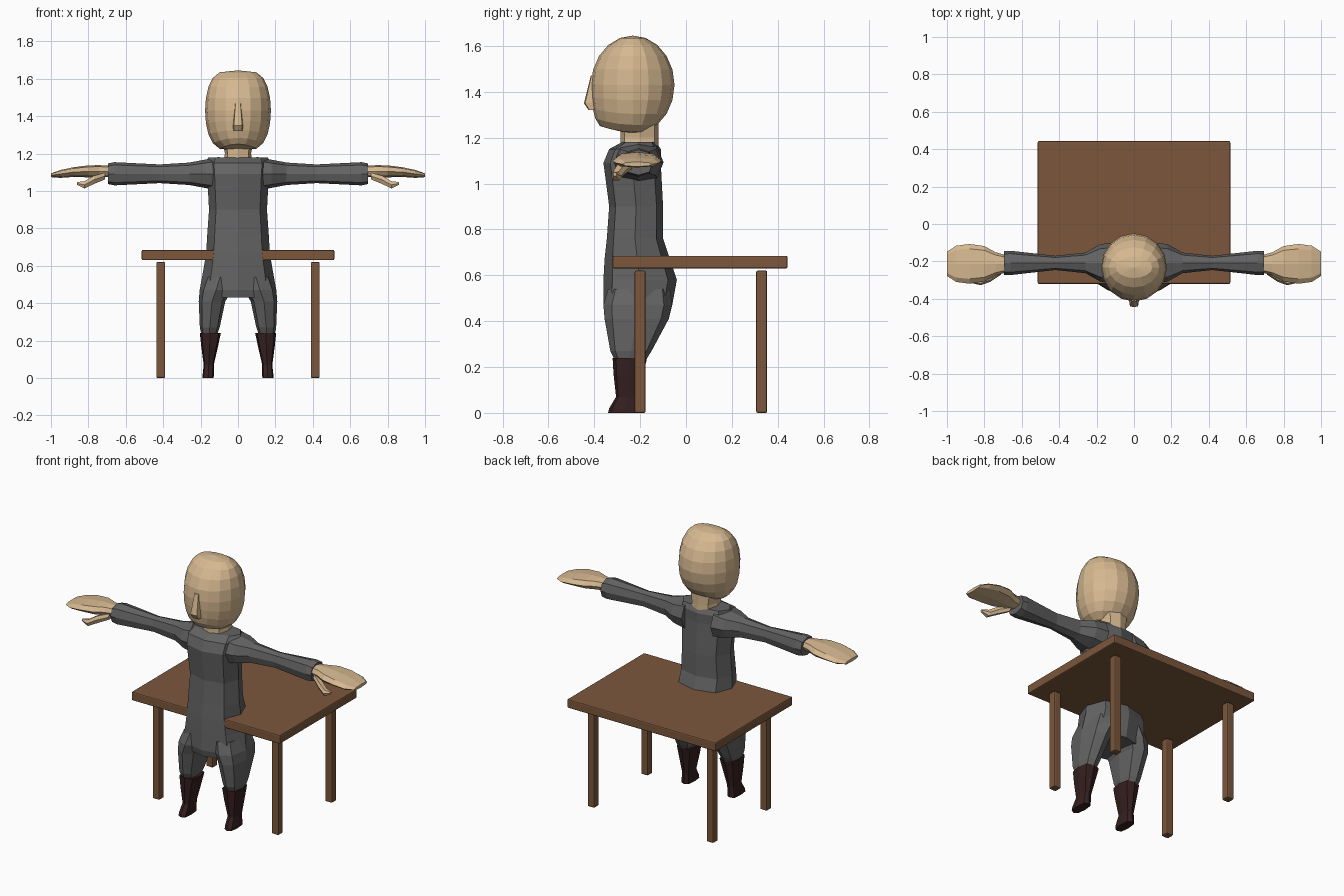
import bpy, bmesh
from math import cos, sin, pi, sqrt, copysign
from mathutils import Vector

old = bpy.data.objects.get("Cube")
if old:
    bpy.data.objects.remove(old, do_unlink=True)


def material(name, *rgb):
    mat = bpy.data.materials.new(name)
    mat.use_nodes = True
    mat.diffuse_color = (*rgb, 1)
    mat.node_tree.nodes["Principled BSDF"].inputs["Base Color"].default_value = (*rgb, 1)
    return mat


skin = material("skin", .67, .48, .28)
cloth = material("grey cloth", .125, .125, .125)
leather = material("dark boot leather", .036, .014, .014)
wood = material("brown wood", .2, .095, .045)


def finish(name, bm, mat):
    bmesh.ops.recalc_face_normals(bm, faces=bm.faces)
    mesh = bpy.data.meshes.new(name)
    bm.to_mesh(mesh)
    bm.free()
    mesh.materials.append(mat)
    part = bpy.data.objects.new(name, mesh)
    bpy.context.collection.objects.link(part)


def soften(value, exponent):
    return copysign(abs(value) ** exponent, value)


def loft(name, mat, rings, along_x=False, side=1, sides=8, boxy=.8):
    """Skin rings of (position, low u, high u, low v, high v); side mirrors x."""
    bm = bmesh.new()
    loops = []
    for position, u_low, u_high, v_low, v_high in rings:
        loop = []
        for k in range(sides):
            angle = 2 * pi * k / sides
            u = (u_low + u_high + (u_high - u_low) * soften(cos(angle), boxy)) / 2
            v = (v_low + v_high + (v_high - v_low) * soften(sin(angle), boxy)) / 2
            x, y, z = (position, u, v) if along_x else (u, v, position)
            loop.append(bm.verts.new((x * side, y, z)))
        loops.append(loop)
    for lower, upper in zip(loops, loops[1:]):
        for k in range(sides):
            bm.faces.new((lower[k - 1], lower[k], upper[k], upper[k - 1]))
    bm.faces.new(loops[0])
    bm.faces.new(loops[-1])
    finish(name, bm, mat)


def box(name, mat, low, high):
    bm = bmesh.new()
    bmesh.ops.create_cube(bm, size=1)
    low, high = Vector(low), Vector(high)
    for vert in bm.verts:
        vert.co = (low + high) / 2 + vert.co * (high - low)
    bmesh.ops.bevel(bm, geom=bm.edges[:], offset=.007, segments=2,
                    profile=.5, affect="EDGES")
    finish(name, bm, mat)


# Table: top and four posts
box("table_top", wood, (-.515, -.32, .63), (.515, .443, .685))
half = .024
for side, side_name in ((1, "left"), (-1, "right")):
    x = side * .413
    for y, end_name in ((-.2, "front"), (.33, "back")):
        box(f"table_leg_{end_name}_{side_name}", wood,
            (x - half, y - half, 0), (x + half, y + half, .62))

# Torso: height, half width, front, back
torso = ((.43, .19, -.35, -.07), (.47, .205, -.36, -.06), (.58, .185, -.36, -.04),
         (.67, .17, -.355, -.07), (.76, .165, -.345, -.1), (.9, .155, -.335, -.1),
         (1.09, .165, -.36, -.11), (1.15, .17, -.335, -.11), (1.18, .16, -.28, -.13))
loft("torso", cloth, [(z, -w, w, front, back) for z, w, front, back in torso])

# Neck
loft("neck", skin, [(z, -w, w, -.285, -.12)
                    for z, w in ((1.15, .078), (1.2, .07), (1.28, .085))], boxy=.7)

# Head: a sphere widened at crown and jaw, with the chin pushed forward
bm = bmesh.new()
bmesh.ops.create_uvsphere(bm, u_segments=16, v_segments=10, radius=1)
for vert in bm.verts:
    x, y, z = vert.co
    spread = max(sqrt(x * x + y * y), .1)
    x /= sqrt(spread)
    if z < 0 and y < 0:
        y /= spread ** .8
        z -= z * y * y * .2
    vert.co = (x * .176, y * .182 - .232, z * .215 + 1.43)
finish("head", bm, skin)

# Nose
loft("nose", skin, [(z, -w, w, tip, -.38) for z, w, tip in
                    ((1.32, .025, -.425), (1.35, .026, -.445), (1.47, .016, -.415))],
     boxy=.5)

for side, side_name in ((1, "left"), (-1, "right")):
    y, z = -.208, 1.092

    # Sleeve: distance out, half depth, half height
    sleeve = ((.1, .11, .09), (.18, .1, .075), (.26, .055, .06),
              (.42, .038, .05), (.66, .065, .062), (.695, .064, .055))
    loft(f"arm_{side_name}", cloth, [(x, y - d, y + d, z - h, z + h)
                                     for x, d, h in sleeve], True, side)

    # Hand: flat mitten
    y, z = -.213, 1.105
    palm = ((.68, .045, .03), (.74, .062, .033), (.8, .095, .032),
            (.88, .106, .026), (.95, .097, .021), (1, .065, .01))
    loft(f"hand_{side_name}", skin,
         [(x, y - d, y + d, z - h - droop, z + h - droop)
          for x, d, h in palm for droop in [max(x - .85, 0) * .14]], True, side)

    # Thumb hanging under the front edge
    thumb = ((.71, -.25, 1.08, .02), (.77, -.285, 1.06, .025),
             (.82, -.305, 1.033, .022), (.86, -.31, 1.04, .008))
    loft(f"thumb_{side_name}", skin, [(x, y - r, y + r, z - r, z + r)
                                      for x, y, z, r in thumb], True, side, sides=6)

    # Trouser leg: height, inner edge, outer edge, front, back
    trouser = ((.23, .112, .195, -.31, -.175), (.27, .098, .204, -.33, -.15),
               (.41, .068, .21, -.355, -.075), (.47, .03, .205, -.36, -.06),
               (.54, .01, .18, -.34, -.07))
    loft(f"trouser_leg_{side_name}", cloth, trouser, side=side)

    # Boot: height, half width, toe, heel
    boot = ((0, .03, -.34, -.205), (.02, .03, -.335, -.205), (.07, .027, -.305, -.205),
            (.17, .045, -.316, -.185), (.24, .056, -.32, -.17))
    loft(f"boot_{side_name}", leather,
         [(z, .16 - w - z * .05, .16 + w - z * .05, toe, heel)
          for z, w, toe, heel in boot], side=side, boxy=.65)
